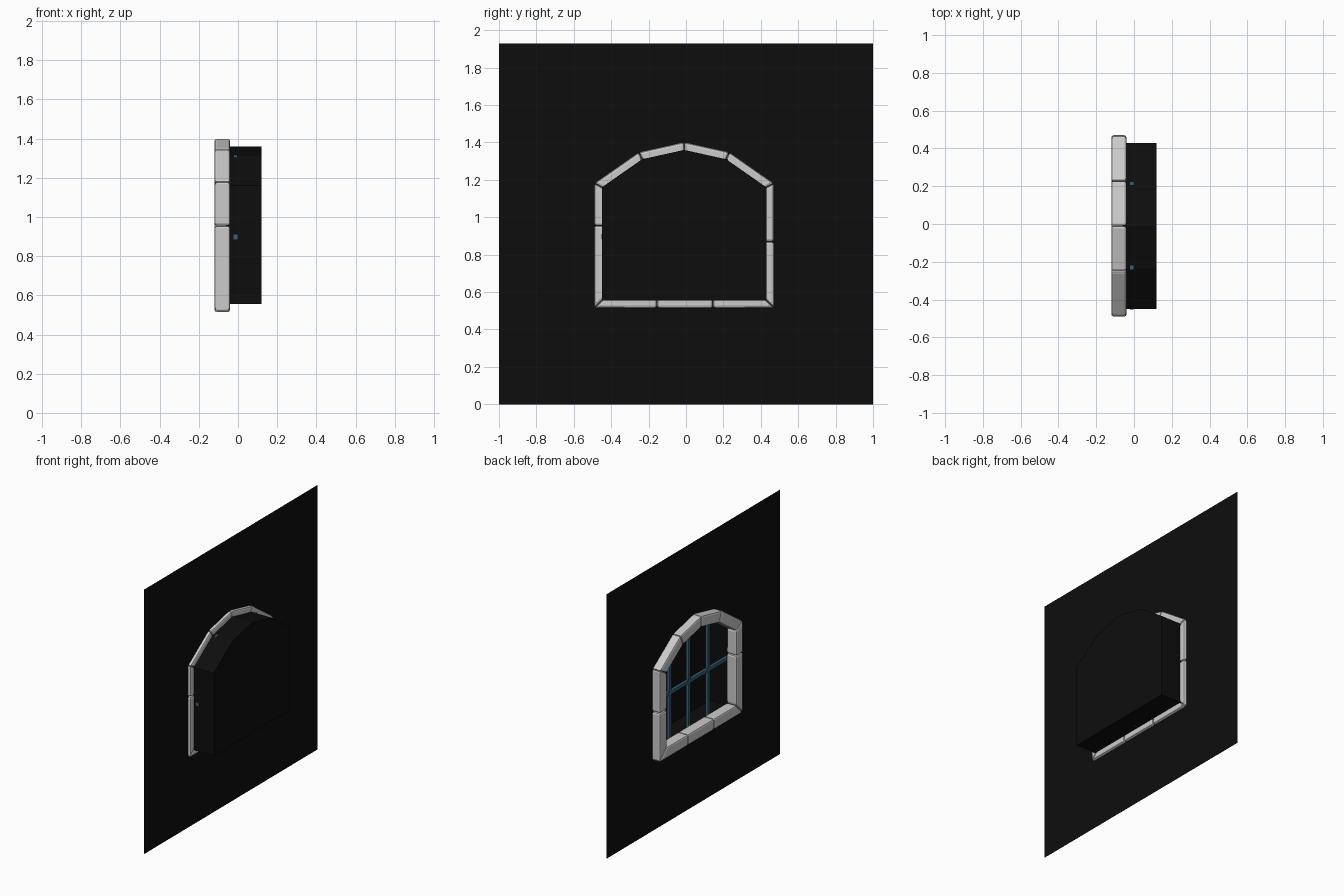
import bpy, bmesh
from mathutils import Vector

if "Cube" in bpy.data.objects:
    bpy.data.objects.remove(bpy.data.objects["Cube"])

WALL_X, BACK_X = -0.06, 0.12
CX, HALF = -0.08, 0.04          # stone centre in x, half thickness

# arched outline in (y, z), anticlockwise from bottom left
OUT = [Vector(p) for p in [(-0.45, 0.555), (0.43, 0.555), (0.43, 1.16), (0.215, 1.31),
                           (-0.01, 1.36), (-0.235, 1.31), (-0.45, 1.16)]]


def material(name, col):
    m = bpy.data.materials.new(name)
    m.diffuse_color = (*col, 1)
    m.use_nodes = True
    m.node_tree.nodes["Principled BSDF"].inputs["Base Color"].default_value = m.diffuse_color
    return m


BLACK = material("black", (0.004, 0.004, 0.004))
BLUE = material("blue", (0.04, 0.12, 0.18))


def finish(bm, name, mat=None, recalc=True):
    if recalc:
        bmesh.ops.recalc_face_normals(bm, faces=bm.faces)
    me = bpy.data.meshes.new(name)
    bm.to_mesh(me)
    bm.free()
    ob = bpy.data.objects.new(name, me)
    bpy.context.collection.objects.link(ob)
    if mat:
        me.materials.append(mat)
    return ob


def ring(bm, pts, x):
    return [bm.verts.new((x, p[0], p[1])) for p in pts]


# wall sheet with the arched opening
bm = bmesh.new()
edges = []
for pts in ([(-1, 0), (1, 0), (1, 1.93), (-1, 1.93)], OUT):
    vs = ring(bm, pts, WALL_X)
    edges += [bm.edges.new((vs[i], vs[(i + 1) % len(vs)])) for i in range(len(vs))]
bmesh.ops.triangle_fill(bm, edges=edges, use_beauty=True, use_dissolve=False)
finish(bm, "wall", BLACK)

# recess behind the opening: side walls and back pane
bm = bmesh.new()
a, b = ring(bm, OUT, WALL_X), ring(bm, OUT, BACK_X)
n = len(OUT)
for i in range(n):
    j = (i + 1) % n
    bm.faces.new((a[i], a[j], b[j], b[i]))
bm.faces.new(b)
finish(bm, "recess", BLACK)


# window bars
def bar(name, y0, y1, z0, z1, x0=-0.022, x1=-0.002):
    bm = bmesh.new()
    bmesh.ops.create_cube(bm, size=1)
    for v in bm.verts:
        v.co = (x0 if v.co.x < 0 else x1, y0 if v.co.y < 0 else y1, z0 if v.co.z < 0 else z1)
    finish(bm, name, BLUE)


for k, (y, top) in enumerate([(-0.232, 1.315), (-0.01, 1.355), (0.212, 1.312)]):
    bar(f"upright_bar_{k + 1}", y - 0.0125, y + 0.0125, 0.555, top)
bar("cross_bar", -0.453, 0.43, 0.885, 0.91)


# stone surround: each straight run is cut into blocks, mitred at the corners
def normal(i):
    d = (OUT[(i + 1) % n] - OUT[i % n]).normalized()
    return Vector((d.y, -d.x))


def mitre(i):
    s = normal(i - 1) + normal(i)
    return s * (2 / s.length_squared) * HALF


SPLITS = {0: [0.335, 0.675], 1: [0.52], 6: [0.5]}
SPLITS[6] = [(1.16 - 0.955) / (1.16 - 0.555)]
count = 0
for i in range(n):
    p, q = OUT[i], OUT[(i + 1) % n]
    d = (q - p).normalized()
    cuts = [0] + SPLITS.get(i, []) + [1]
    for t0, t1 in zip(cuts, cuts[1:]):
        o0 = mitre(i) if t0 == 0 else normal(i) * HALF
        o1 = mitre((i + 1) % n) if t1 == 1 else normal(i) * HALF
        c0, c1 = p.lerp(q, t0) + d * 0.001, p.lerp(q, t1) - d * 0.001
        quad = [c0 - o0, c1 - o1, c1 + o1, c0 + o0]
        bm = bmesh.new()
        lo, hi = ring(bm, quad, CX - HALF), ring(bm, quad, CX + HALF)
        bm.faces.new(lo)
        bm.faces.new(hi[::-1])
        for k in range(4):
            m = (k + 1) % 4
            bm.faces.new((lo[k], hi[k], hi[m], lo[m]))
        bmesh.ops.recalc_face_normals(bm, faces=bm.faces)
        bmesh.ops.bevel(bm, geom=bm.edges[:], offset=0.012, segments=2, profile=0.5,
                        affect='EDGES', clamp_overlap=True)
        count += 1
        finish(bm, f"frame_stone_{count}")
